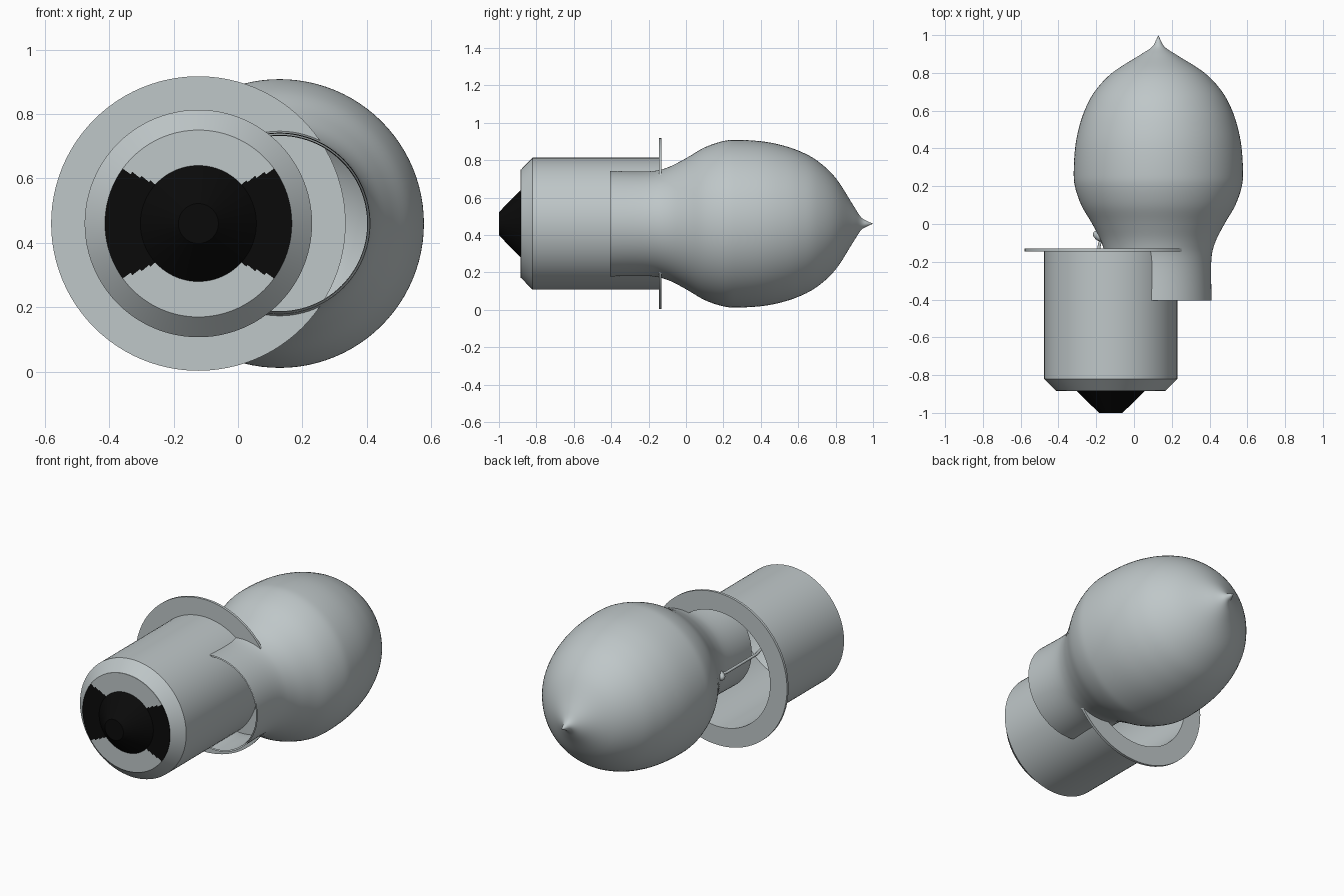
import bpy, bmesh, math
from mathutils import Vector, Matrix

if "Cube" in bpy.data.objects:
    bpy.data.objects.remove(bpy.data.objects["Cube"])


def material(name, rgb):
    m = bpy.data.materials.new(name)
    m.use_nodes = True
    m.diffuse_color = (*rgb, 1)
    m.node_tree.nodes["Principled BSDF"].inputs["Base Color"].default_value = (*rgb, 1)
    return m


GREY = material("pale grey", (0.52, 0.57, 0.58))
BLACK = material("black", (0.003, 0.003, 0.003))
MID_Z = 0.46
BASE_X, GLASS_X = -0.123, 0.129


def finish(name, bm, mats):
    mesh = bpy.data.meshes.new(name)
    bm.to_mesh(mesh)
    bm.free()
    for m in mats:
        mesh.materials.append(m)
    ob = bpy.data.objects.new(name, mesh)
    bpy.context.collection.objects.link(ob)
    bpy.ops.object.select_all(action="DESELECT")
    ob.select_set(True)
    bpy.context.view_layer.objects.active = ob
    bpy.ops.object.shade_smooth_by_angle(angle=math.radians(30))
    return ob


def lathe(name, profile, x, mats, closed=False, segments=96, rule=None):
    """Spin (radius, y) points around the lengthwise axis at x."""
    bm = bmesh.new()
    vs = [bm.verts.new((r, y, 0)) for r, y in profile]
    pairs = list(zip(vs, vs[1:])) + ([(vs[-1], vs[0])] if closed else [])
    edges = [bm.edges.new(p) for p in pairs]
    bmesh.ops.spin(bm, geom=vs + edges, cent=(0, 0, 0), axis=(0, 1, 0),
                   angle=math.tau, steps=segments)
    bmesh.ops.remove_doubles(bm, verts=bm.verts, dist=1e-5)
    bmesh.ops.dissolve_degenerate(bm, edges=bm.edges, dist=1e-6)
    bmesh.ops.recalc_face_normals(bm, faces=bm.faces)
    if rule:
        for f in bm.faces:
            f.material_index = rule(f.calc_center_median())
    bmesh.ops.translate(bm, verts=bm.verts, vec=(x, 0, MID_Z))
    return finish(name, bm, mats)


def smooth_profile(pts, steps=5):
    """Catmull-Rom curve through the points."""
    p = [Vector(q) for q in [pts[0], *pts, pts[-1]]]
    out = []
    for a, b, c, d in zip(p, p[1:], p[2:], p[3:]):
        for i in range(steps):
            t = i / steps
            out.append(0.5 * (2 * b + (c - a) * t + (2 * a - 5 * b + 4 * c - d) * t * t
                              + (3 * b - a - 3 * c + d) * t ** 3))
    return [(max(q.x, 0), q.y) for q in out + [p[-1]]]


# Glass bulb: thin double wall, open at the neck, drawn to a point at the far end
outer = smooth_profile([(.282, -.405), (.28, -.2), (.3, -.1), (.35, 0), (.408, .1),
                        (.442, .2), (.448, .28), (.441, .4), (.423, .5), (.391, .6),
                        (.338, .7), (.245, .8), (.105, .89), (.036, .935), (.014, .97), (0, 1)])
inner = [(r - .007, y) for r, y in outer if y < .85] + [(0, .87)]
lathe("glass_bulb", outer + inner[::-1], GLASS_X, [GREY])

# Metal cap: hollow cylinder with a chamfered closed end
lathe("cap_shell", [(0, -.882), (.29, -.882), (.353, -.82), (.353, -.14),
                    (.345, -.14), (.345, -.82), (.28, -.87), (0, -.87)],
      BASE_X, [GREY])

# Collar ring around the mouth of the cap
lathe("collar_ring", [(.457, -.145), (.457, -.13), (.345, -.13), (.345, -.145)],
      BASE_X, [GREY], closed=True)


# End plate with two black insulator wedges
def wedge_rule(c):
    r = math.hypot(c.x, c.z)
    limit = 42 - 6.4 * (r - .18) / .11
    return int(math.degrees(math.atan2(abs(c.z), abs(c.x))) < limit)


lathe("end_plate", [(.17 + .12 * i / 8, -.885) for i in range(9)]
      + [(.29, -.882), (.17, -.882)], BASE_X, [GREY, BLACK], closed=True,
      segments=180, rule=wedge_rule)

# Black contact cone
lathe("contact_cone", [(0, -1), (.062, -1), (.18, -.885), (0, -.884)], BASE_X, [BLACK])

# Lead wire running from the glass into the cap
curve = bpy.data.curves.new("lead_wire", "CURVE")
curve.dimensions = "3D"
curve.bevel_depth = .008
spline = curve.splines.new("POLY")
path = [(-.17, -.06), (-.185, -.12), (-.185, -.4), (-.14, -.6), (-.123, -.87)]
spline.points.add(len(path) - 1)
for pt, (x, y) in zip(spline.points, path):
    pt.co = (x, y, MID_Z, 1)
curve.materials.append(GREY)
bpy.context.collection.objects.link(bpy.data.objects.new("lead_wire", curve))

# Small solder bead on the side of the neck
bm = bmesh.new()
bmesh.ops.create_uvsphere(bm, u_segments=20, v_segments=12, radius=1, matrix=(
    Matrix.Translation((-.18, -.065, MID_Z)) @ Matrix.Rotation(-.5, 4, "Z")
    @ Matrix.Diagonal((.04, .026, .026, 1))))
finish("solder_bead", bm, [GREY])
